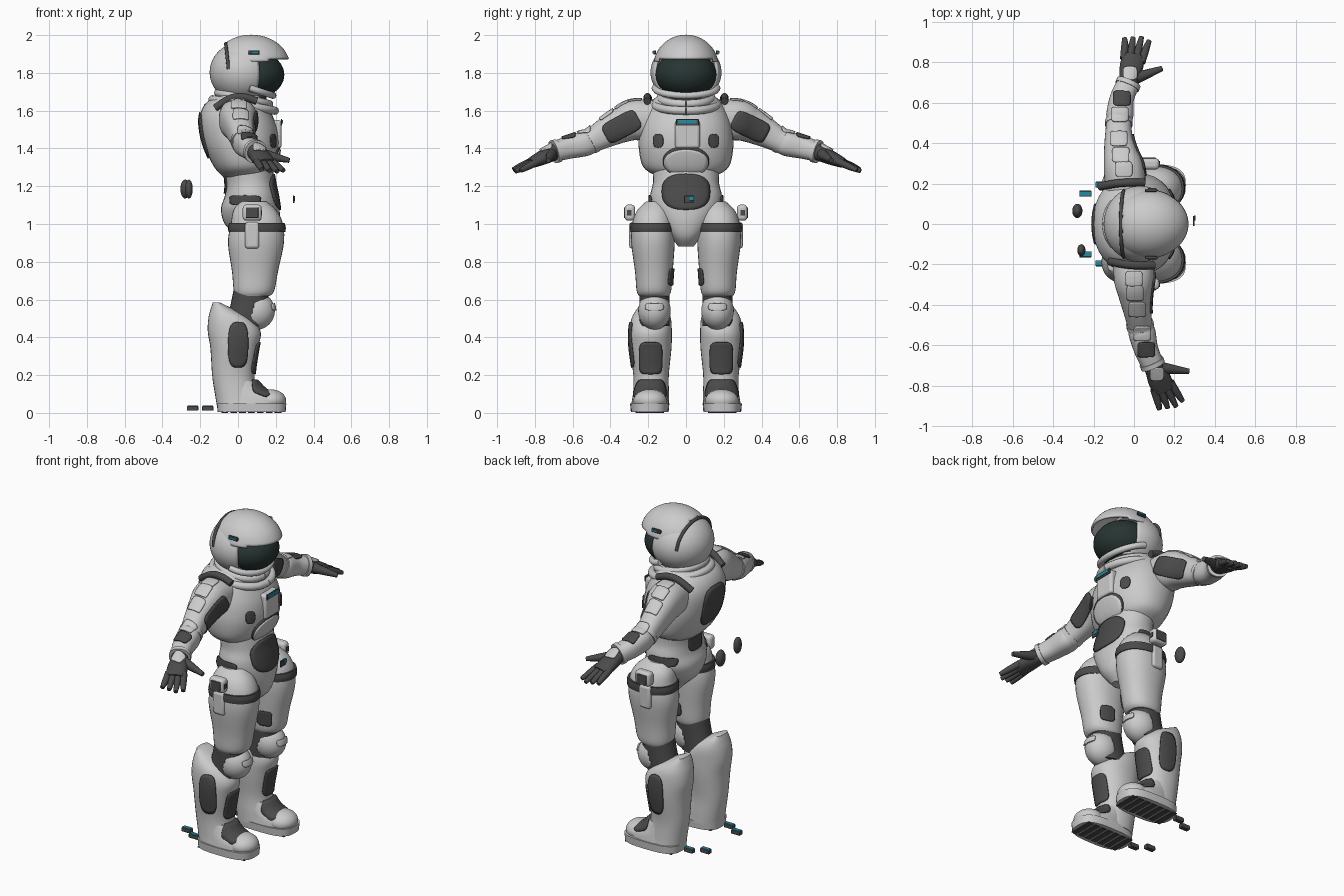
import bpy, bmesh, math
from mathutils import Vector, Matrix
from mathutils.bvhtree import BVHTree

cube = bpy.data.objects.get("Cube")
if cube:
    bpy.data.objects.remove(cube, do_unlink=True)

X, Y, Z = Vector((1, 0, 0)), Vector((0, 1, 0)), Vector((0, 0, 1))


def material(name, *rgb):
    m = bpy.data.materials.new(name)
    m.use_nodes = True
    m.diffuse_color = (*rgb, 1)
    m.node_tree.nodes["Principled BSDF"].inputs["Base Color"].default_value = (*rgb, 1)
    return m


light = material("light grey", .6, .6, .6)
dark = material("dark grey", .07, .07, .07)
glass = material("visor glass", .02, .035, .033)
teal = material("teal", .02, .25, .35)


def finish(name, bm, mat):
    bmesh.ops.recalc_face_normals(bm, faces=bm.faces)
    me = bpy.data.meshes.new(name)
    bm.to_mesh(me)
    bm.free()
    me.materials.append(mat)
    for p in me.polygons:
        p.use_smooth = True
    me.set_sharp_from_angle(angle=math.radians(40))
    ob = bpy.data.objects.new(name, me)
    bpy.context.collection.objects.link(ob)
    return ob


def spow(v, power):
    return math.copysign(abs(v) ** (2 / power), v)


def loft(name, mat, rings, ref=None, power=2.2, n=32, steps=5):
    """Smooth skin through rings (x, y, z, a, b); with ref the rings follow the path."""
    def spline(t):
        i = min(int(t), len(rings) - 2)
        f = t - i
        p0, p1, p2, p3 = (rings[max(0, min(len(rings) - 1, i + k))] for k in (-1, 0, 1, 2))
        return [b + f * .5 * (c - a + f * (2 * a - 5 * b + 4 * c - d + f * (3 * (b - c) + d - a)))
                for a, b, c, d in zip(p0, p1, p2, p3)]
    rows = [spline(k / steps) for k in range((len(rings) - 1) * steps + 1)]
    bm = bmesh.new()
    skin = []
    for i, r in enumerate(rows):
        u, v = X, Y
        if ref:
            t = Vector(rows[min(i + 1, len(rows) - 1)][:3]) - Vector(rows[max(i - 1, 0)][:3])
            u = t.cross(ref).normalized()
            v = u.cross(t).normalized()
        skin.append([bm.verts.new(Vector(r[:3]) + u * r[3] * spow(math.cos(a), power)
                                  + v * r[4] * spow(math.sin(a), power))
                     for a in (math.tau * k / n for k in range(n))])
    for a, b in zip(skin, skin[1:]):
        for k in range(n):
            bm.faces.new((a[k - 1], a[k], b[k], b[k - 1]))
    bm.faces.new(skin[0])
    bm.faces.new(skin[-1])
    return finish(name, bm, mat)


def tube(name, mat, points, r, ref=Z):
    return loft(name, mat, [(*p, r, r) for p in points], ref, 2, 12)


def ball(name, mat, centre, radii, keep=None):
    bm = bmesh.new()
    m = Matrix.Translation(centre) @ Matrix.Diagonal((*radii, 1))
    bmesh.ops.create_uvsphere(bm, u_segments=64, v_segments=40, radius=1, matrix=m)
    if keep:
        cut = [f for f in bm.faces if not keep(f.calc_center_median())]
        bmesh.ops.delete(bm, geom=cut, context='FACES')
    ob = finish(name, bm, mat)
    if keep:
        shell = ob.modifiers.new("shell", 'SOLIDIFY')
        shell.thickness = .012
    return ob


def box(name, mat, centre, size, bevel=.01):
    bm = bmesh.new()
    m = Matrix.Translation(centre) @ Matrix.Diagonal((*size, 1))
    bmesh.ops.create_cube(bm, size=1, matrix=m)
    ob = finish(name, bm, mat)
    mod = ob.modifiers.new("bevel", 'BEVEL')
    mod.width, mod.segments = bevel, 3
    return ob


def patch(name, mat, target, centre, d, w, h, roll=0, power=4, lift=.004):
    """Thin rounded plate laid on the surface of target, seen along d."""
    src = bmesh.new()
    src.from_mesh(target.data)
    tree = BVHTree.FromBMesh(src)
    d = Vector(d).normalized()
    u = (Y if abs(d.z) > .8 else Z).cross(d).normalized()
    v = d.cross(u)
    bm = bmesh.new()
    n, layers = 40, 6

    def drop(r, a):
        p, q = w * r * spow(math.cos(a), power), h * r * spow(math.sin(a), power)
        c, s = math.cos(roll), math.sin(roll)
        spot = Vector(centre) + u * (p * c - q * s) + v * (p * s + q * c)
        hit = tree.ray_cast(spot + d * .3, -d)
        if hit[0] is None:
            hit = tree.find_nearest(spot)
        return bm.verts.new(hit[0] + hit[1] * lift)
    mid = drop(0, 0)
    rows = [[drop(k / layers, math.tau * i / n) for i in range(n)] for k in range(1, layers + 1)]
    for i in range(n):
        bm.faces.new((mid, rows[0][i - 1], rows[0][i]))
        for a, b in zip(rows, rows[1:]):
            bm.faces.new((a[i - 1], b[i - 1], b[i], a[i]))
    src.free()
    ob = finish(name, bm, mat)
    mod = ob.modifiers.new("plate", 'SOLIDIFY')
    mod.thickness, mod.offset = .008, 0
    return ob


# Torso
pelvis = loft("pelvis", light, [
    (.1, 0, .88, .05, .04), (.1, 0, .93, .1, .08), (.075, 0, 1, .145, .14), (.065, 0, 1.08, .155, .185),
    (.07, 0, 1.15, .14, .19), (.065, 0, 1.22, .13, .175), (.05, 0, 1.32, .13, .18)])
chest = loft("chest", light, [
    (.03, 0, 1.25, .11, .15), (.03, 0, 1.3, .155, .225), (.02, 0, 1.4, .195, .25),
    (.005, 0, 1.5, .205, .245), (-.01, 0, 1.58, .19, .225), (-.01, 0, 1.64, .16, .19), (.01, 0, 1.68, .12, .15)])
patch("waist_panel", dark, pelvis, (.2, 0, 1.17), X, .125, .095, power=2.6)
patch("arch_seam", dark, chest, (.2, 0, 1.335), X, .12, .075, power=2.2)
patch("abdomen_plate", light, chest, (.2, 0, 1.328), X, .112, .068, power=2.2, lift=.01)
patch("back_panel", dark, chest, (-.2, 0, 1.47), -X, .1, .12, power=3)
patch("lower_back_panel", dark, pelvis, (-.1, 0, 1.22), -X, .06, .06)
box("chest_unit", light, (.195, .008, 1.475), (.07, .13, .15), .015)
box("display_frame", dark, (.231, .008, 1.538), (.006, .12, .034), .002)
box("display", teal, (.235, .008, 1.541), (.006, .1, .02), .002)
box("belt_emblem", dark, (.295, .015, 1.13), (.008, .05, .04), .003)
box("belt_emblem_light", teal, (.3, .03, 1.135), (.006, .025, .025), .002)

# Collar
for name, z, r in (("collar", 1.665, .135), ("collar_cable", 1.63, .165)):
    arc = [math.tau * k / 16 for k in range(17)]
    tube(name, light, [(.03 + r * math.cos(a), r * math.sin(a), z - .03 * math.cos(a)) for a in arc], .022)
loft("neck", dark, [(.03, 0, 1.62, .12, .12), (.03, 0, 1.72, .12, .12)])

# Helmet
ball("helmet_shell", light, (.03, 0, 1.803), (.18, .188, .165), lambda p: p.x < .11 or p.z < 1.69)
ball("helmet_cap", light, (.07, 0, 1.835), (.205, .172, .167), lambda p: p.x > -.06 and p.z > 1.86 + .12 * (p.x - .1))
ball("visor", glass, (.085, 0, 1.79), (.16, .163, .125))
arc = [math.pi * (k / 8 - .5) for k in range(9)]
tube("chin_rim", light, [(.06 + .125 * math.cos(a), .165 * math.sin(a), 1.72 - .04 * math.cos(a)) for a in arc], .018)
tube("cap_seam", dark, [(-.05 - .015 * math.cos(a), .164 * math.sin(a), 1.82 + .135 * math.cos(a)) for a in arc], .009, X)

# Loose pieces behind the back
ball("left_loose_piece", dark, (-.28, .065, 1.185), (.025, .035, .05))
ball("right_loose_piece", dark, (-.26, -.13, 1.185), (.02, .03, .05))


def arm(side, s, xs, aim):
    """One arm; xs are the path's x positions, aim is the hand's direction."""
    spine = ((.17, 1.555, .1, .1), (.27, 1.55, .1, .108), (.34, 1.525, .085, .095), (.42, 1.485, .07, .08),
             (.5, 1.44, .062, .064), (.54, 1.425, .067, .067), (.62, 1.405, .06, .06), (.69, 1.385, .056, .054))
    path = [(x, s * y, z, a, b) for x, (y, z, a, b) in zip(xs, spine)]
    limb = loft(side + "_arm", light, path, Z, 2.4)
    at = [Vector(p[:3]) for p in path]
    patch(side + "_inner_arm_panel", dark, limb, at[2] + Vector((.08, 0, -.01)), (1, 0, -.15), .1, .055, -.5 * s, 5)
    patch(side + "_wrist_panel", dark, limb, at[6] + Z * .06, Z, .04, .036, power=6)
    for k in (1, 2, 3, 5):
        patch(f"{side}_arm_plate_{k}", light, limb, at[k] + Z * .08, Z, .04, .036, power=6)
    for k in (4, 7):
        out = (at[k] - at[k - 1]).normalized() * .012
        r = path[k][3] + .006
        loft(f"{side}_cuff_{k}", light, [(*(at[k] - out), r, r), (*(at[k] + out), r, r)], Z)
    x = xs[1] + .03
    tube(side + "_shoulder_bar", dark, [(x - .15, s * .185, 1.615), (x - .07, s * .2, 1.665),
                                        (x, s * .205, 1.672), (x + .07, s * .205, 1.65)], .02)
    # Hand
    d = Vector(aim).normalized()
    t = d.cross(Z).normalized()
    t = t if t.x > 0 else -t
    w = at[7]
    stations = ((-.02, .046, .045), (.04, .05, .042), (.1, .058, .036), (.16, .052, .026))
    palm = loft(side + "_glove", dark, [(*(w + d * f), a, b) for f, a, b in stations], Z)
    patch(side + "_knuckle_plate", light, palm, w + d * .06 + Z * .03, Z, .032, .032)
    for k in range(4):
        off = (k - 1.5) * .029
        reach = .265 - .012 * abs(k - 2)
        finger = [w + d * .13 + t * off, w + d * .2 + t * off * 1.2, w + d * reach + t * off * 1.4]
        loft(f"{side}_finger_{k}", dark, [(*p, r, r) for p, r in zip(finger, (.02, .018, .012))], Z, 2, 12)
    thumb = [w + d * .04 + t * .03, w + d * .08 + t * .09, w + d * .12 + t * .15]
    loft(side + "_thumb", dark, [(*p, r, r) for p, r in zip(thumb, (.03, .022, .013))], Z, 2, 12)


arm("left", 1, (-.04, -.05, -.065, -.075, -.075, -.07, -.06, -.03), (.2, 1, -.44))
arm("right", -1, (0, 0, .005, .015, .03, .04, .06, .09), (.43, -.95, -.46))

for side, s in (("left", 1), ("right", -1)):
    def place(rows):
        return [(x, s * y, z, a, b) for x, y, z, a, b in rows]
    # Thigh, strap and hip gear
    thigh = loft(side + "_thigh", light, place([
        (.08, .16, 1.12, .07, .05), (.09, .17, 1.07, .115, .09), (.1, .175, 1, .138, .11), (.095, .175, .9, .148, .115),
        (.09, .17, .75, .122, .1), (.085, .17, .65, .108, .092), (.08, .17, .62, .09, .08)]))
    loft(side + "_hip_strap", dark, place([(.1, .178, .957, .15, .116), (.1, .178, .98, .153, .118), (.1, .178, 1.005, .147, .116)]))
    patch(side + "_thigh_panel", dark, thigh, (.12, s * .09, .72), (.6, -.8 * s, 0), .04, .045)
    patch(side + "_hip_panel", dark, pelvis, (.04, s * .19, 1.125), (0, s, 0), .08, .026)
    box(side + "_pouch", light, (.075, s * .297, 1.06), (.1, .055, .085), .018)
    box(side + "_pouch_mark", dark, (.075, s * .325, 1.06), (.065, .006, .055), .002)
    box(side + "_pouch_port", dark, (.125, s * .3, 1.06), (.006, .024, .03), .002)
    box(side + "_holster", light, (.075, s * .281, .94), (.075, .04, .14), .015)
    # Knee and shin
    loft(side + "_knee_joint", dark, place([
        (.07, .167, .67, .09, .08), (.06, .167, .57, .1, .08), (.03, .167, .46, .1, .08)]))
    knee = ball(side + "_knee_pad", light, (.095, s * .167, .54), (.1, .086, .1), lambda p: p.x > .075 + .3 * (p.z - .54))
    patch(side + "_knee_ridge", light, knee, (.2, s * .167, .56), X, .045, .018)
    shin = loft(side + "_shin", light, place([
        (-.115, .18, .585, .018, .05), (-.085, .18, .55, .06, .08), (-.045, .184, .5, .112, .104), (-.02, .187, .43, .14, .112),
        (-.02, .187, .34, .126, .11), (-.025, .185, .2, .112, .094), (-.01, .185, .1, .112, .095), (0, .187, .04, .112, .098)]))
    patch(side + "_front_shin_panel", dark, shin, (.1, s * .187, .29), X, .058, .085, power=5)
    patch(side + "_outer_shin_panel", dark, shin, (0, s * .29, .36), (.1, s, 0), .052, .12, power=3)
    patch(side + "_chest_port", dark, chest, (.2, s * .145, 1.44), X, .026, .036, power=2.5)
    # Boot
    foot = loft(side + "_boot", light, place([
        (.07, .19, .04, .178, .1), (.068, .19, .08, .17, .094), (.03, .188, .12, .122, .088), (.01, .187, .17, .092, .08)]))
    patch(side + "_instep_panel", dark, foot, (.115, s * .19, .1), (.3, 0, 1), .06, .085)
    ball(side + "_toe_cap", light, (.17, s * .19, .065), (.085, .088, .06))
    loft(side + "_sole", light, place([(.072, .192, .004, .18, .1), (.072, .192, .05, .184, .104)]), power=3)
    for k in range(7):
        box(f"{side}_tread_{k}", dark, (-.07 + .047 * k, s * .192, .004), (.036, .15, .008), .002)
    for k, (x, y) in enumerate(((-.24, .15), (-.16, .195))):
        box(f"{side}_heel_piece_{k}", dark, (x, s * y, .024), (.06, .03, .024), .004)
        box(f"{side}_heel_piece_top_{k}", teal, (x, s * y, .037), (.055, .024, .006), .002)
    # Helmet side lights
    box(side + "_helmet_fin", dark, (.085, s * .166, 1.908), (.06, .014, .022), .004)
    box(side + "_helmet_light", teal, (.09, s * .174, 1.909), (.04, .008, .012), .002)
